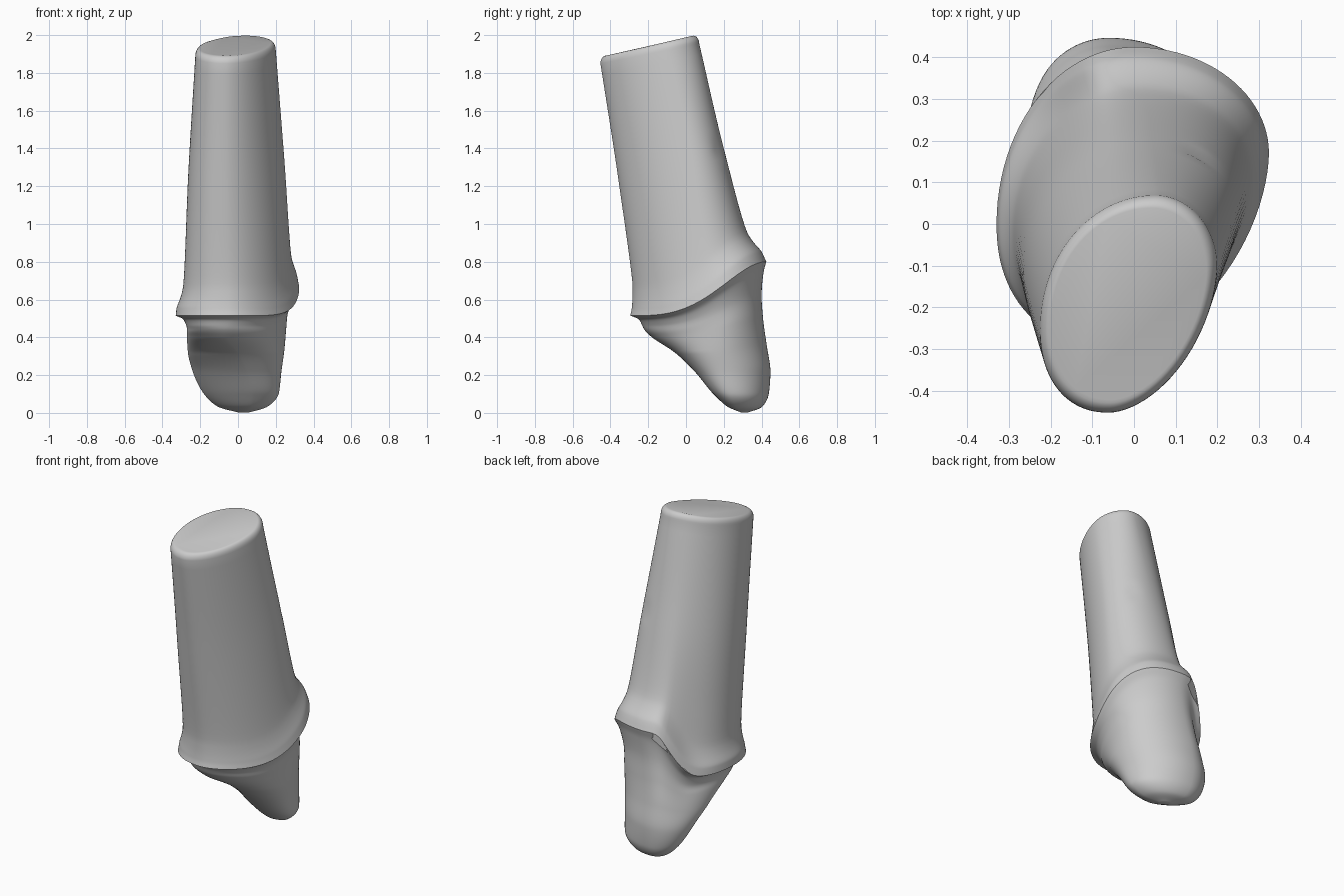
import bpy
import bmesh
from math import sin, cos, pi, exp

SEGMENTS = 96   # points around each ring
STEPS = 10      # interpolated rings between two key rings

old = bpy.data.objects.get("Cube")
if old:
    bpy.data.objects.remove(old, do_unlink=True)

# Key rings from root tip to top. Each holds the front and back heights,
# then the leftmost, rightmost, front and back points of its outline (x, y).
ROOT = [
    (.003, .003, .0, .32, .06, .3, .04, .29, .02, .33),
    (.03, .03, -.1, .35, .15, .27, .07, .225, -.03, .4),
    (.1, .1, -.18, .33, .215, .24, .08, .145, -.05, .438),
    (.22, .22, -.24, .27, .23, .2, .05, .045, -.06, .447),
    (.32, .36, -.265, .16, .245, .18, .0, -.06, -.06, .427),
    (.4, .5, -.27, .06, .255, .18, -.06, -.18, -.04, .408),
    (.44, .62, -.27, .01, .262, .17, -.06, -.22, -.02, .4),
    (.495, .74, -.29, .0, .29, .17, -.05, -.25, .0, .41),
]
CROWN = [
    (.515, .8, -.33, .0, .324, .17, -.05, -.295, .0, .425),
    (.555, .85, -.325, .0, .315, .16, -.05, -.287, .0, .402),
    (.66, .94, -.292, -.02, .285, .12, -.05, -.282, .01, .332),
    (1.25, 1.4, -.263, -.12, .245, .03, -.06, -.36, .03, .2),
    (1.85, 1.955, -.226, -.25, .2, -.1, -.06, -.453, .05, .07),
]


def clamp(value):
    return min(1, max(0, value))


def slope(before, after):
    """Tangent that never overshoots."""
    return 2 * before * after / (before + after) if before * after > 0 else 0


def blend(keys, i, t):
    """Smooth interpolation between key rings i and i + 1."""
    ring = []
    for c in range(len(keys[0])):
        a, b = keys[i][c], keys[i + 1][c]
        d = b - a
        m0 = slope(a - keys[i - 1][c], d) if i > 0 else d
        m1 = slope(d, keys[i + 2][c] - b) if i + 2 < len(keys) else d
        h = t * t * (3 - 2 * t)
        ring.append(a + d * h + m0 * t * (1 - t) ** 2 - m1 * t * t * (1 - t))
    return ring


def outline(ring, scale=1, lift=0):
    """Closed ring of points made of four quarter ellipses."""
    zf, zb, xl, yl, xr, yr, xf, yf, xb, yb = ring
    margin = clamp(1.9 - zf)
    scoop = clamp((.46 - zf) / .14)
    cx, cy = (xl + xr) / 2, (yf + yb) / 2
    points = []
    for k in range(SEGMENTS):
        a = 2 * pi * k / SEGMENTS
        c, s = cos(a), sin(a)
        side_x, side_y = (xr, yr) if c > 0 else (xl, yl)
        end_x, end_y = (xb, yb) if s > 0 else (xf, yf)
        # The front corners flatten or fill out toward the scooped root
        power = 1
        if s < 0:
            power = 1.15 - .25 * scoop if c > 0 else .9 + .5 * scoop
        x = end_x + (side_x - end_x) * abs(c) ** power
        y = side_y + (end_y - side_y) * abs(s) ** power
        # Height follows a wave at the margin, steeper on one side,
        # and a slanted plane at the top
        t = clamp((y - yf) / (yb - yf))
        w = t ** (1.6 + 6.4 * clamp(-c / .4))
        wave = w * w * (3 - 2 * w)
        z = zf + (zb - zf) * (t + (wave - t) * margin) + lift
        # Small nick on the back of the crown
        if y > 0 and z > 1:
            y -= .015 * exp(-((x - .15) / .04) ** 2 - ((z - 1.38) / .02) ** 2)
        points.append((cx + (x - cx) * scale, cy + (y - cy) * scale, z))
    return points


def loft(name, rings, material):
    """Skin the rings and close both ends."""
    bm = bmesh.new()
    loops = [[bm.verts.new(p) for p in ring] for ring in rings]
    for low, high in zip(loops, loops[1:]):
        for k in range(SEGMENTS):
            n = (k + 1) % SEGMENTS
            bm.faces.new((low[k], low[n], high[n], high[k]))
    bm.faces.new(loops[0][::-1])
    bm.faces.new(loops[-1])
    mesh = bpy.data.meshes.new(name)
    bm.to_mesh(mesh)
    bm.free()
    mesh.materials.append(material)
    obj = bpy.data.objects.new(name, mesh)
    bpy.context.collection.objects.link(obj)
    bpy.ops.object.select_all(action="DESELECT")
    obj.select_set(True)
    bpy.context.view_layer.objects.active = obj
    bpy.ops.object.shade_smooth_by_angle(angle=pi / 3)


def key_rings(keys):
    rings = [outline(blend(keys, i, j / STEPS))
             for i in range(len(keys) - 1) for j in range(STEPS)]
    return rings + [outline(keys[-1])]


grey = bpy.data.materials.new("plain_grey")
grey.use_nodes = True
colour = (.6, .6, .6, 1)
grey.diffuse_color = colour
grey.node_tree.nodes["Principled BSDF"].inputs["Base Color"].default_value = colour

# Root and the flared underside of the margin
loft("root", key_rings(ROOT + CROWN[:1]), grey)

# Tapered crown stump with a rounded rim and slanted flat top
top = CROWN[-1]
rim = [outline(top, 1 - .12 * (1 - cos(a)), .042 * sin(a))
       for a in (pi / 2 * k / 6 for k in range(1, 7))]
loft("crown_stump", key_rings(CROWN) + rim, grey)
